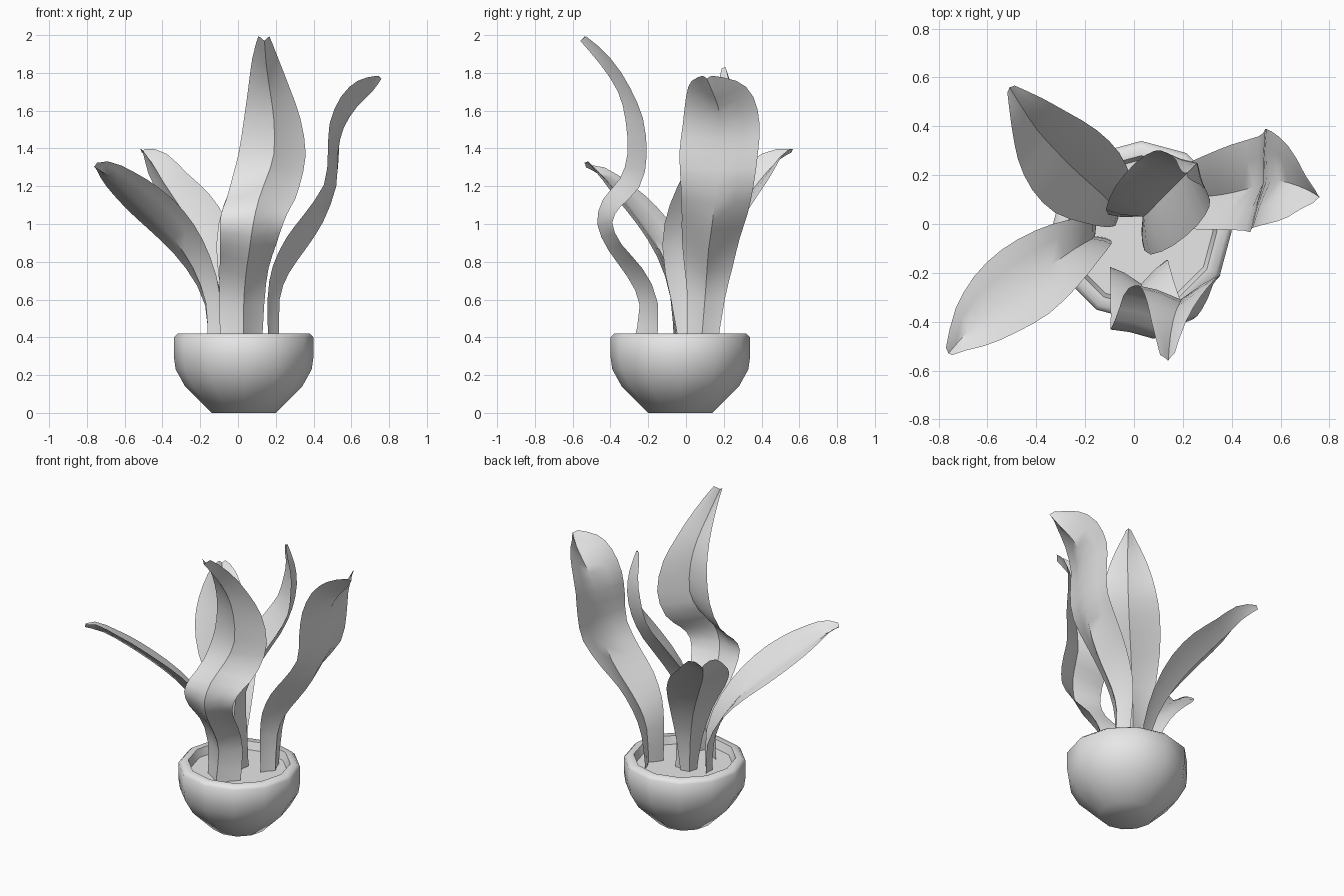
import bpy, bmesh, math
from mathutils import Vector

cube = bpy.data.objects.get("Cube")
if cube:
    bpy.data.objects.remove(cube, do_unlink=True)

grey = bpy.data.materials.new("plain_grey")
grey.use_nodes = True
grey.diffuse_color = (0.8, 0.8, 0.8, 1)
grey.node_tree.nodes["Principled BSDF"].inputs["Base Color"].default_value = (0.8, 0.8, 0.8, 1)

POT_CENTRE = Vector((0.03, -0.03, 0))
UP = Vector((0, 0, 1))


def finish(bm, name, angle):
    """Turn a bmesh into a smooth-shaded object with the plain material."""
    mesh = bpy.data.meshes.new(name)
    bm.to_mesh(mesh)
    bm.free()
    mesh.materials.append(grey)
    obj = bpy.data.objects.new(name, mesh)
    bpy.context.collection.objects.link(obj)
    bpy.ops.object.select_all(action='DESELECT')
    obj.select_set(True)
    bpy.context.view_layer.objects.active = obj
    bpy.ops.object.shade_smooth_by_angle(angle=math.radians(angle))
    return obj


def bridge(bm, rings, closed):
    """Join neighbouring rows of vertices with quads."""
    for low, high in zip(rings, rings[1:]):
        count = len(low)
        for i in range(count if closed else count - 1):
            j = (i + 1) % count
            bm.faces.new((low[i], low[j], high[j], high[i]))


def lathe(name, profile, sides, angle, cap_first=False, cap_last=False):
    """Revolve a (radius, height) profile round the pot's axis."""
    bm = bmesh.new()
    rings = []
    for radius, height in profile:
        ring = []
        for i in range(sides):
            a = math.tau * i / sides
            spot = Vector((radius * math.cos(a), radius * math.sin(a), height))
            ring.append(bm.verts.new(POT_CENTRE + spot))
        rings.append(ring)
    bridge(bm, rings, True)
    if cap_first:
        bm.faces.new(rings[0][::-1])
    if cap_last:
        bm.faces.new(rings[-1])
    return finish(bm, name, angle)


def smooth_rows(rows):
    """Add a softly curved row halfway between each pair of rows."""
    rows = [Vector(row) for row in rows]
    result = [rows[0]]
    for i in range(len(rows) - 1):
        before, after = rows[max(i - 1, 0)], rows[min(i + 2, len(rows) - 1)]
        middle = (rows[i] + rows[i + 1]) * 0.5625 - (before + after) * 0.0625
        result += [middle, rows[i + 1]]
    return result


# Folded cross-section: position across the blade, share of the fold depth
FOLD = [(-1, 1), (-0.55, 0.66), (0, 0), (0.55, 0.66), (1, 1)]


def leaf(name, outward, rows, roll=0):
    """Sweep the folded section along midrib rows of x, y, z, half width, fold."""
    rows = smooth_rows(rows)
    out = Vector((math.cos(math.radians(outward)), math.sin(math.radians(outward)), 0))
    side = (UP.cross(out) + UP * roll).normalized()
    points = [Vector(row[:3]) for row in rows]
    bm = bmesh.new()
    rings = []
    for i, row in enumerate(rows):
        width, depth = row[3], row[3] * row[4]
        before = points[max(i - 1, 0)]
        after = points[min(i + 1, len(points) - 1)]
        inward = (after - before).cross(side).normalized()
        rings.append([bm.verts.new(points[i] + side * across * width + inward * rise * depth)
                      for across, rise in FOLD])
    bridge(bm, rings, False)
    return finish(bm, name, 45)


# Pot: rounded bowl with a thick rim, and the soil inside
lathe("pot", [(0.17, 0), (0.31, 0.14), (0.36, 0.23), (0.37, 0.3), (0.37, 0.4),
              (0.35, 0.42), (0.31, 0.42), (0.29, 0.36)],
      12, 60, cap_first=True)
lathe("soil", [(0.295, 0.37)], 12, 30, cap_last=True)

# Tall wavy leaf at the front
leaf("front_leaf", -83, [
    (0.03, -0.28, 0.36, 0.11, 1), (0.03, -0.245, 0.57, 0.12, 0.7),
    (0.04, -0.31, 0.72, 0.13, 0.6), (0.06, -0.41, 0.86, 0.15, 0.4),
    (0.08, -0.47, 1, 0.17, 0.35), (0.11, -0.44, 1.13, 0.18, 0.45),
    (0.15, -0.35, 1.24, 0.185, 0.5), (0.19, -0.31, 1.37, 0.18, 0.45),
    (0.19, -0.32, 1.55, 0.15, 0.5), (0.17, -0.36, 1.7, 0.11, 0.5),
    (0.15, -0.45, 1.84, 0.07, 0.8), (0.14, -0.56, 1.97, 0.03, 1.2)])

# Broad leaf bending out to +x
leaf("left_leaf", -8, [
    (0.22, 0.08, 0.36, 0.08, 0.6), (0.22, 0.1, 0.6, 0.1, 0.5),
    (0.27, 0.11, 0.74, 0.13, 0.6), (0.36, 0.12, 0.87, 0.155, 0.65),
    (0.45, 0.14, 1.01, 0.175, 0.5), (0.52, 0.16, 1.2, 0.195, 0.2),
    (0.53, 0.17, 1.38, 0.21, 0.12), (0.56, 0.18, 1.51, 0.205, 0.25),
    (0.63, 0.17, 1.62, 0.18, 0.45), (0.71, 0.14, 1.7, 0.12, 0.7),
    (0.76, 0.11, 1.77, 0.025, 1)])

# Arching leaf towards the front right
leaf("front_right_leaf", 217, [
    (-0.16, -0.05, 0.36, 0.05, 0.8), (-0.17, -0.06, 0.58, 0.07, 0.7),
    (-0.24, -0.1, 0.77, 0.11, 0.45), (-0.34, -0.17, 0.92, 0.15, 0.32),
    (-0.46, -0.26, 1.05, 0.17, 0.26), (-0.58, -0.35, 1.16, 0.15, 0.27),
    (-0.68, -0.44, 1.25, 0.1, 0.35), (-0.76, -0.53, 1.3, 0.02, 1)], roll=0.3)

# Arching leaf towards the back right
leaf("back_right_leaf", 133, [
    (-0.06, 0.05, 0.36, 0.05, 0.6), (-0.08, 0.07, 0.58, 0.08, 0.5),
    (-0.14, 0.13, 0.79, 0.13, 0.45), (-0.23, 0.21, 0.97, 0.18, 0.4),
    (-0.32, 0.3, 1.11, 0.18, 0.4), (-0.4, 0.39, 1.23, 0.14, 0.4),
    (-0.46, 0.48, 1.33, 0.085, 0.6), (-0.51, 0.56, 1.38, 0.02, 1)])

# Upright leaf towards the back left
leaf("back_left_leaf", 45, [
    (0.05, 0.04, 0.36, 0.05, 1.2), (0.04, 0.04, 0.6, 0.08, 1.1),
    (0.04, 0.03, 0.87, 0.13, 0.7), (0.1, 0.09, 1.05, 0.17, 0.55),
    (0.19, 0.18, 1.24, 0.18, 0.5), (0.24, 0.23, 1.4, 0.16, 0.4),
    (0.26, 0.25, 1.56, 0.12, 0.5), (0.25, 0.24, 1.7, 0.07, 0.6),
    (0.22, 0.21, 1.83, 0.015, 1)])
